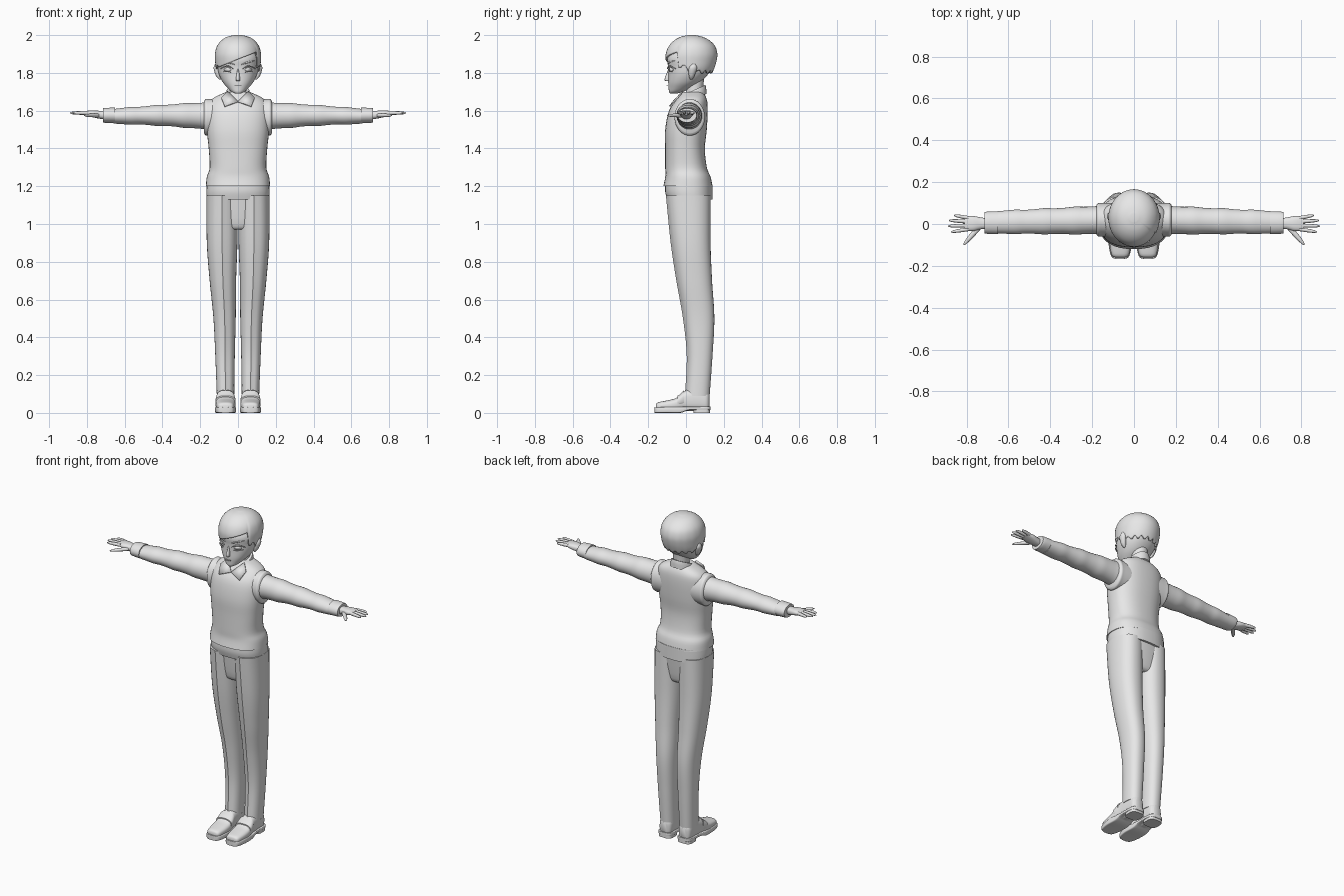
import bpy, bmesh, math
from mathutils import Vector

cube = bpy.data.objects.get("Cube")
if cube:
    bpy.data.objects.remove(cube)

colour = (0.8, 0.8, 0.8, 1)
grey = bpy.data.materials.new("light grey")
grey.use_nodes = True
grey.diffuse_color = colour
grey.node_tree.nodes["Principled BSDF"].inputs["Base Color"].default_value = colour


def finish(name, bm, mirror=False, thickness=0, angle=45):
    """Turn a bmesh into a shaded, optionally mirrored and thickened object."""
    bmesh.ops.recalc_face_normals(bm, faces=bm.faces)
    mesh = bpy.data.meshes.new(name)
    bm.to_mesh(mesh)
    bm.free()
    mesh.materials.append(grey)
    ob = bpy.data.objects.new(name, mesh)
    bpy.context.collection.objects.link(ob)
    bpy.ops.object.select_all(action='DESELECT')
    ob.select_set(True)
    bpy.context.view_layer.objects.active = ob
    bpy.ops.object.shade_smooth_by_angle(angle=math.radians(angle))
    if thickness:
        solid = ob.modifiers.new("thickness", 'SOLIDIFY')
        solid.thickness = thickness
        solid.offset = -1
    if mirror:
        reflection = ob.modifiers.new("mirror", 'MIRROR')
        reflection.use_mirror_merge = False
    return ob


def spline(rows, t):
    """Smooth curve through the rows, one unit of t per row."""
    last = len(rows) - 1
    i = min(int(t), last - 1)
    f = t - i
    before, start, end, after = (Vector(rows[min(max(k, 0), last)]) for k in range(i - 1, i + 3))
    leave, arrive = (end - before) / 2, (after - start) / 2
    blend = f * f * (3 - 2 * f)
    return (start.lerp(end, blend) + leave * f * (1 - f) ** 2
            - arrive * f * f * (1 - f))


def loft(name, rows, axis='z', sides=32, steps=4, power=2.0, lower_edge=None,
         crease=0, tilt=0, **options):
    """Skin rounded sections; a row is (position, low a, high a, low b, high b)."""
    bm = bmesh.new()
    rings = []
    last = len(rows) - 1
    for k in range(last * steps + 1):
        ring = []
        for i in range(sides):
            angle = math.tau * i / sides
            first = lower_edge(angle, i) if lower_edge else 0
            s, a0, a1, b0, b1 = spline(rows, first + (last - first) * k / (last * steps))
            c, d = math.cos(angle), math.sin(angle)
            a = (a0 + a1 + (a1 - a0) * math.copysign(abs(c) ** (2 / power), c)) / 2
            b = (b0 + b1 + (b1 - b0) * math.copysign(abs(d) ** (2 / power), d)) / 2
            if i == 3 * sides // 4:
                b -= crease
            place = {'z': (a, b, s + tilt * b), 'x': (s, a, b), 'y': (a, s, b)}
            ring.append(bm.verts.new(place[axis]))
        rings.append(ring)
    for lower, upper in zip(rings, rings[1:]):
        for i in range(sides):
            j = (i + 1) % sides
            bm.faces.new((lower[i], lower[j], upper[j], upper[i]))
    if not lower_edge:
        bm.faces.new(rings[0])
    bm.faces.new(rings[-1])
    return finish(name, bm, **options)


def centred(*rows):
    """Rows symmetric about the middle: (height, half width, front, back)."""
    return [(z, -half, half, front, back) for z, half, front, back in rows]


def oval(s, a, half_a, b, half_b):
    return (s, a - half_a, a + half_a, b - half_b, b + half_b)


# Knitted vest with a gathered waist and a separate rib band
loft("vest", centred((1.2, .17, -.12, .14), (1.25, .165, -.11, .13), (1.3, .15, -.11, .11),
                     (1.4, .155, -.11, .1), (1.5, .165, -.11, .11), (1.6, .165, -.09, .115),
                     (1.66, .14, -.05, .11), (1.7, .06, -.02, .09)), sides=40, power=2.4)
loft("vest_band", centred((1.13, .165, -.1, .14), (1.17, .167, -.11, .14),
                          (1.21, .165, -.11, .14)), sides=40, power=2.4)
loft("armhole_trims", [oval(x, .02, r, 1.565, r * 1.2) for x, r in
                       ((.1, .08), (.15, .08), (.17, .08), (.18, .07))], axis='x', mirror=True)

# Trousers: hips and pressed legs
loft("hips", centred((.97, .1, -.05, .09), (1, .15, -.07, .11), (1.15, .16, -.09, .13)),
     sides=40, power=2.4)
loft("trouser_legs", [(.09, .02, .112, 0, .125), (.3, .017, .12, .01, .14),
                      (.5, .012, .13, -.01, .15), (.7, .01, .15, -.045, .138),
                      (.9, .003, .165, -.075, .13), (1.15, 0, .167, -.1, .13)],
     power=2.3, steps=8, crease=.006, mirror=True, angle=25)

# Tapering sleeves with soft folds, then cuffs
sleeve = []
for k in range(13):
    t = k / 12
    fold = .002 * math.sin(k * 2)
    sleeve.append(oval(.1 + .56 * t, .02 - .012 * t, .07 - .016 * t + fold,
                       1.57 + .02 * t * (1 - t), .08 - .04 * t ** .8 + fold))
loft("sleeves", sleeve, axis='x', mirror=True)
loft("cuffs", [oval(x, .006, r, 1.575, r * .75) for x, r in
               ((.65, .055), (.7, .053), (.715, .05))], axis='x', mirror=True)

# Hands
loft("palms", [oval(.69, 0, .025, 1.577, .022), oval(.73, .003, .028, 1.578, .021),
               oval(.77, .002, .036, 1.584, .018), oval(.81, .003, .032, 1.588, .01)],
     axis='x', sides=20, power=2.5, mirror=True)


def finger(name, root, tip, radius):
    """Tapered digit between two (x, y, z) points."""
    rows = []
    for t in (0, .4, .8, .95, 1):
        x, y, z = Vector(root).lerp(Vector(tip), t)
        size = math.sqrt(1.02 - t ** 4)
        rows.append(oval(x, y, radius * size, z, .01 * size))
    loft(name, rows, axis='x', sides=12, steps=2, mirror=True)


digits = (("index", .875, -.038), ("middle", .89, -.01), ("ring", .885, .017), ("little", .86, .041))
for k, (digit, reach, spread) in enumerate(digits):
    finger(digit + "_fingers", (.79, k * .018 - .025, 1.588), (reach, spread, 1.588), .009)
finger("thumbs", (.735, -.01, 1.575), (.815, -.097, 1.575), .018)

# Shoes: upper, strap, sole and heel share one centre line
middle = .066


def shoe_part(name, rows, power):
    """Rows are (y, half width, bottom, top)."""
    loft(name, [(y, middle - half, middle + half, low, high) for y, half, low, high in rows],
         axis='y', power=power, mirror=True)


shoe_part("shoe_uppers", ((-.16, .02, .01, .04), (-.15, .04, .01, .055), (-.1, .05, .01, .066),
                          (-.05, .052, .01, .08), (0, .045, .01, .12), (.07, .042, .01, .13),
                          (.11, .038, .01, .115), (.125, .02, .02, .1)), 2.8)
shoe_part("shoe_straps", ((-.045, .053, .03, .09), (-.03, .053, .03, .1), (-.01, .049, .03, .12)), 2.6)
shoe_part("soles", ((-.167, .02, 0, .03), (-.155, .042, 0, .03), (-.1, .055, 0, .033),
                    (-.03, .054, 0, .033), (.02, .049, .015, .034), (.11, .045, .015, .035),
                    (.13, .022, .015, .035)), 7)
loft("heels", [oval(z, middle, .045, .084, .044) for z in (0, .03)],
     steps=1, power=3.5, mirror=True)

# Head and neck
loft("neck", centred((1.62, .052, -.015, .1), (1.7, .045, 0, .09), (1.8, .048, 0, .1)))
head = loft("head", centred((1.69, .014, -.084, -.05), (1.7, .034, -.09, -.015),
                            (1.72, .055, -.092, .025), (1.75, .08, -.094, .075),
                            (1.79, .1, -.093, .115), (1.83, .108, -.094, .138),
                            (1.89, .11, -.095, .148), (1.97, .06, -.03, .08)),
            sides=40, power=2.15)
loft("nose", centred((1.757, .005, -.095, -.08), (1.764, .011, -.114, -.08),
                     (1.82, .004, -.094, -.08)), sides=12)
loft("ears", [oval(1.765, .095, .005, .028, .006), oval(1.785, .103, .014, .03, .015),
              oval(1.825, .113, .016, .036, .022), oval(1.848, .113, .008, .04, .01)],
     sides=16, mirror=True)


# Hair: a cap with a side-swept fringe and jagged ends
def hairline(angle, i):
    front, side = -math.sin(angle), math.cos(angle)
    jag = .3 if i % 4 < 2 else 0
    if front > .5:
        return 2.3 + 1.2 * side
    if front > .15:
        return 1.2 + jag
    return .7 + jag if front > -.3 else .5 + jag


loft("hair", centred((1.78, .1, -.09, .13), (1.82, .116, -.1, .148), (1.86, .121, -.107, .161),
                     (1.9, .122, -.107, .166), (1.94, .112, -.092, .155), (1.97, .09, -.065, .127),
                     (1.99, .06, -.03, .09), (2, .02, .01, .05)),
     sides=72, lower_edge=hairline, thickness=.012)


# Eyebrows, eyes and lips: thin plates laid on the face
def plate(name, inner, outer, height, slant, bow, width):
    """Strip from inner to outer x; slant lifts the outer end, bow arches it."""
    bm = bmesh.new()
    columns = []
    for k in range(9):
        t = k / 8
        x = inner + (outer - inner) * t
        arch = math.sin(math.pi * t)
        middle_z = height + slant * t + bow * arch
        reach = width * (.3 + .7 * arch) / 2
        column = []
        for z in (middle_z - reach, middle_z + reach):
            spot = head.ray_cast(Vector((x, -1, z)), Vector((0, 1, 0)))[1]
            column.append(bm.verts.new((x, spot.y - .004, z)))
        columns.append(column)
    for a, b in zip(columns, columns[1:]):
        bm.faces.new((a[0], b[0], b[1], a[1]))
    finish(name, bm, mirror=True, thickness=.006)


bpy.context.view_layer.update()
plate("eyebrows", .02, .088, 1.844, .02, .002, .008)
plate("eyelids", .025, .088, 1.822, 0, .014, .006)
plate("eyes", .038, .074, 1.817, 0, 0, .022)
plate("lower_lids", .035, .08, 1.804, .004, 0, .003)
plate("lips", 0, .018, 1.735, 0, 0, .004)

# Shirt collar: stand and two pointed flaps
loft("collar_stand", centred((1.64, .072, -.055, .108), (1.67, .066, -.048, .107),
                             (1.69, .06, -.035, .103)), tilt=.45)
bm = bmesh.new()
flap = [(0, -.07, 1.65), (.07, -.09, 1.625), (.088, -.05, 1.67), (.056, -.02, 1.705)]
bm.faces.new([bm.verts.new(corner) for corner in flap])
finish("collar_flaps", bm, mirror=True, thickness=.008)
